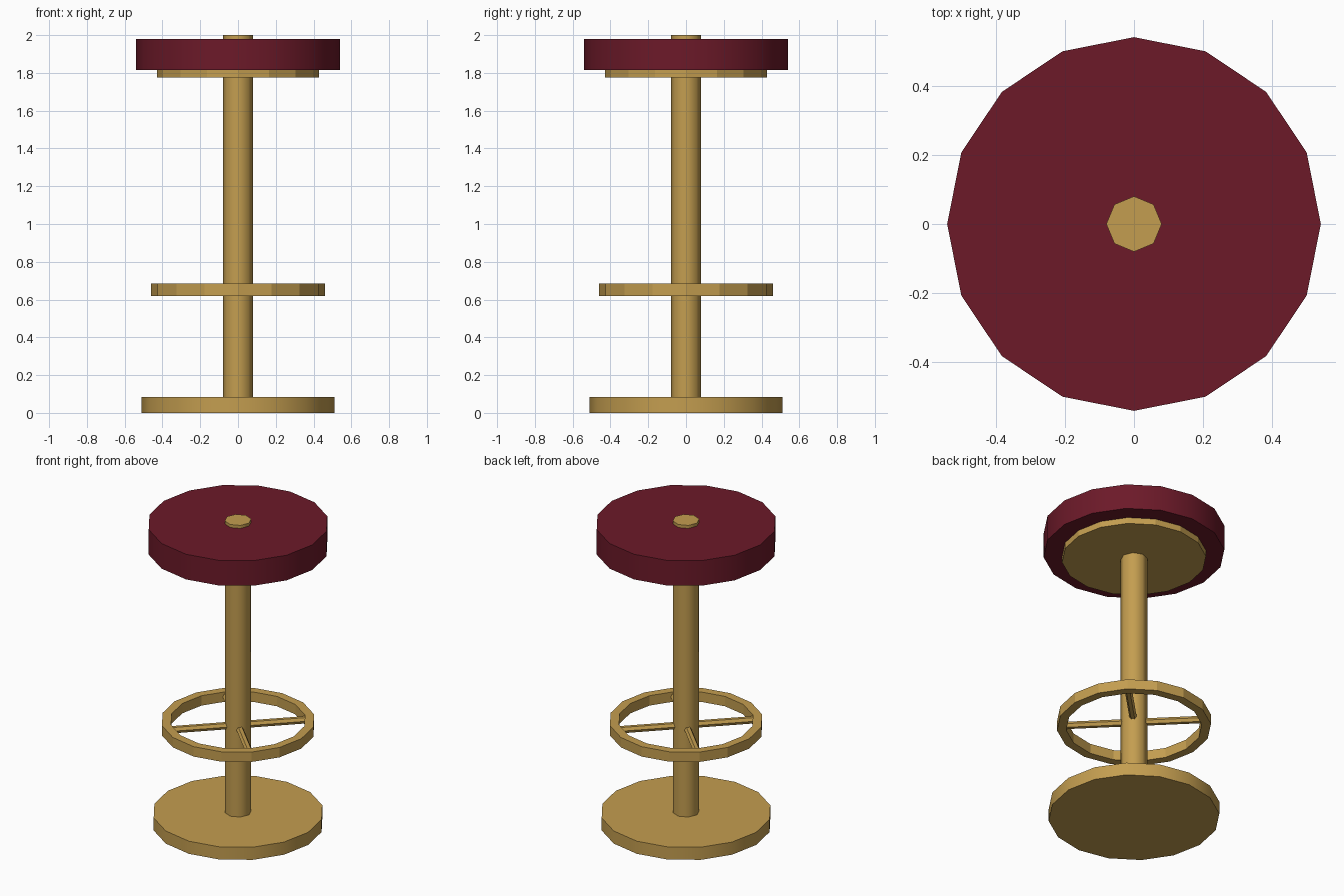
import bpy, bmesh, math
from mathutils import Matrix

if "Cube" in bpy.data.objects:
    bpy.data.objects.remove(bpy.data.objects["Cube"])


def material(name, color):
    m = bpy.data.materials.new(name)
    m.diffuse_color = color
    m.use_nodes = True
    m.node_tree.nodes["Principled BSDF"].inputs["Base Color"].default_value = m.diffuse_color
    return m


BRASS = material("brass", (0.55, 0.34, 0.08, 1))
LEATHER = material("red_leather", (0.15, 0.01, 0.022, 1))


def finish(name, bm, mat, smooth):
    bmesh.ops.recalc_face_normals(bm, faces=bm.faces[:])
    me = bpy.data.meshes.new(name)
    bm.to_mesh(me)
    bm.free()
    me.materials.append(mat)
    if smooth:
        for p in me.polygons:
            p.use_smooth = True
        me.set_sharp_from_angle(angle=math.radians(60))
    ob = bpy.data.objects.new(name, me)
    bpy.context.collection.objects.link(ob)
    return ob


def lathe(name, profile, sides, mat, smooth, closed=False):
    """Revolve (radius, z) points around z; open profiles get flat caps."""
    bm = bmesh.new()
    rings = []
    for r, z in profile:
        rings.append([bm.verts.new((r * math.cos(2 * math.pi * i / sides),
                                    r * math.sin(2 * math.pi * i / sides), z))
                      for i in range(sides)])
    pairs = list(zip(rings, rings[1:]))
    if closed:
        pairs.append((rings[-1], rings[0]))
    else:
        bm.faces.new(rings[0])
        bm.faces.new(rings[-1])
    for a, b in pairs:
        for i in range(sides):
            j = (i + 1) % sides
            bm.faces.new((a[i], a[j], b[j], b[i]))
    return finish(name, bm, mat, smooth)


def disc(name, r, z0, z1, sides, mat, smooth=True):
    return lathe(name, [(r, z0), (r, z1)], sides, mat, smooth)


# Base, pole and seat
disc("base", 0.51, 0.0, 0.083, 16, BRASS)
disc("pole", 0.08, 0.04, 2.0, 8, BRASS)
disc("seat_plate", 0.43, 1.775, 1.82, 16, BRASS, smooth=False)
disc("seat", 0.54, 1.815, 1.98, 16, LEATHER)

# Foot ring
lathe("foot_ring", [(0.405, 0.62), (0.46, 0.62), (0.46, 0.685), (0.405, 0.685)],
      16, BRASS, smooth=False, closed=True)

# Four diagonal spokes joining the ring to the pole
inner, outer = 0.05, 0.42
for k in range(4):
    bm = bmesh.new()
    bmesh.ops.create_cone(bm, cap_ends=True, segments=6, radius1=0.022,
                          radius2=0.022, depth=outer - inner)
    bm.transform(Matrix.Rotation(math.radians(45 + 90 * k), 4, 'Z')
                 @ Matrix.Translation(((inner + outer) / 2, 0, 0.653))
                 @ Matrix.Rotation(math.pi / 2, 4, 'Y'))
    finish(f"ring_spoke_{k + 1}", bm, BRASS, smooth=False)
